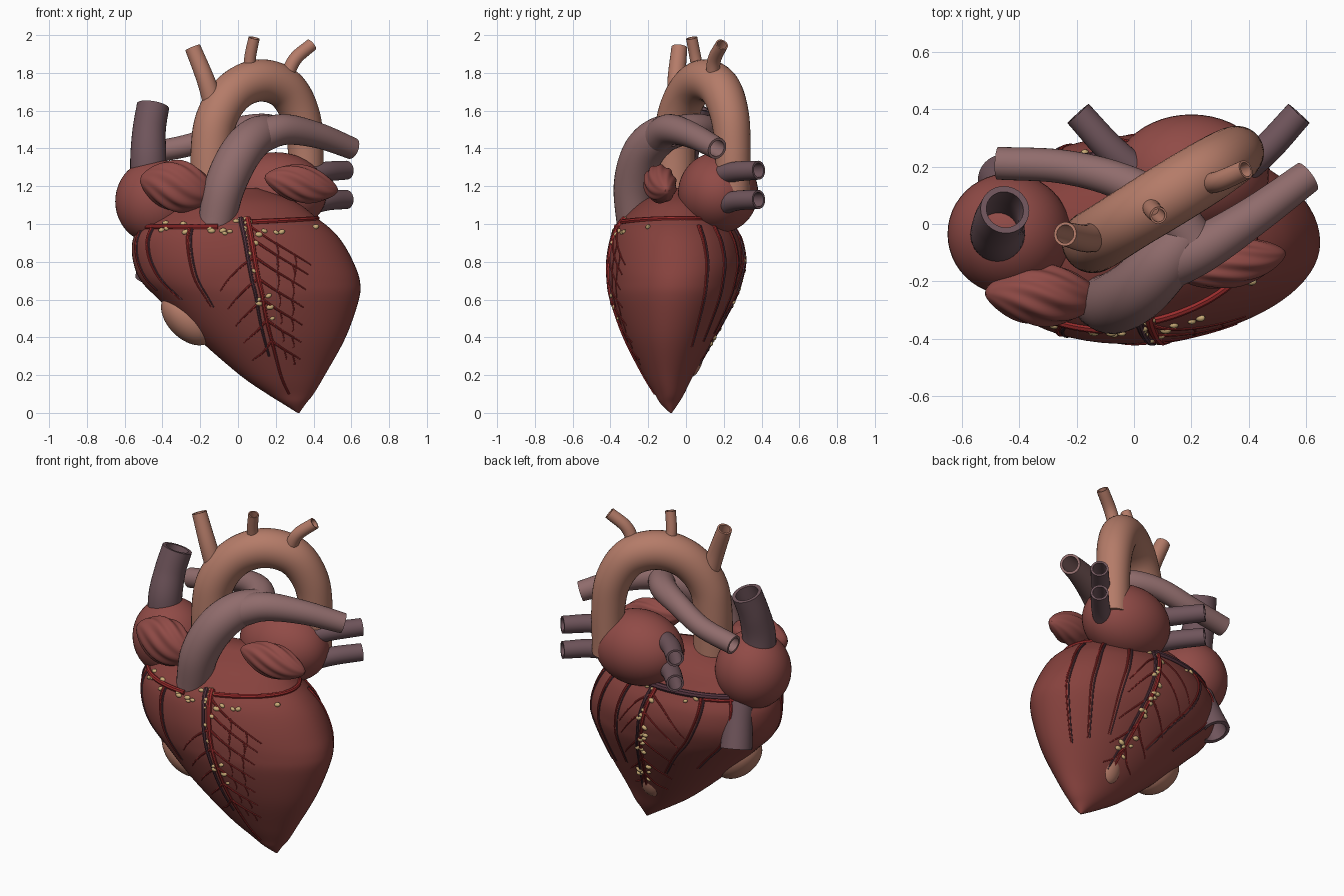
import bpy, bmesh, math, random
from mathutils import Vector, Matrix

if "Cube" in bpy.data.objects:
    bpy.data.objects.remove(bpy.data.objects["Cube"])

random.seed(4)


def material(name, rgb):
    m = bpy.data.materials.new(name)
    m.diffuse_color = (*rgb, 1)
    m.use_nodes = True
    m.node_tree.nodes["Principled BSDF"].inputs["Base Color"].default_value = m.diffuse_color
    return m


MUSCLE = material("muscle", (0.24, 0.054, 0.047))
ATRIUM = material("atrium", (0.28, 0.070, 0.062))
AORTA = material("aorta", (0.46, 0.20, 0.14))
PULM = material("pulmonary", (0.28, 0.15, 0.15))
VEIN = material("vein", (0.16, 0.09, 0.105))
CORONARY = material("coronary", (0.32, 0.025, 0.025))
BLUE = material("coronary_vein", (0.09, 0.035, 0.05))
FAT = material("fat", (0.60, 0.42, 0.19))


def finish(name, bm, mat):
    bmesh.ops.recalc_face_normals(bm, faces=bm.faces)
    me = bpy.data.meshes.new(name)
    bm.to_mesh(me)
    bm.free()
    me.materials.append(mat)
    ob = bpy.data.objects.new(name, me)
    bpy.context.collection.objects.link(ob)
    return ob


def spline(pts, n):
    """Catmull-Rom samples through points of any dimension."""
    p = [[2 * a - b for a, b in zip(pts[0], pts[1])], *pts,
         [2 * a - b for a, b in zip(pts[-1], pts[-2])]]
    out = []
    for i in range(1, len(p) - 2):
        for k in range(n):
            t = k / n
            out.append([0.5 * (2 * b + (c - a) * t + (2 * a - 5 * b + 4 * c - d) * t * t
                               + (3 * b - a - 3 * c + d) * t ** 3)
                        for a, b, c, d in zip(*p[i - 1:i + 3])])
    return out + [list(pts[-1])]


def loft(bm, rings):
    vs = [[bm.verts.new(c) for c in r] for r in rings]
    n = len(vs[0])
    for a, b in zip(vs, vs[1:]):
        for i in range(n):
            bm.faces.new((a[i], a[(i + 1) % n], b[(i + 1) % n], b[i]))
    bm.faces.new(vs[0])
    bm.faces.new(vs[-1])


def sweep(bm, path, radii, sides, hollow=False):
    path = [Vector(p) for p in path]
    rings, inner, side, old = [], [], None, None
    for i, p in enumerate(path):
        d = (path[min(i + 1, len(path) - 1)] - path[max(i - 1, 0)]).normalized()
        if side is None:
            side = d.orthogonal().normalized()
        else:
            side = old.rotation_difference(d) @ side
        old, other = d, d.cross(side)
        circle = [side * math.cos(2 * math.pi * k / sides) + other * math.sin(2 * math.pi * k / sides)
                  for k in range(sides)]
        rings.append([p + c * radii[i] for c in circle])
        inner.append([p + c * radii[i] * 0.76 for c in circle])
    # a hollow tube turns back inside along its whole length
    loft(bm, rings + inner[:0:-1] if hollow else rings)


def vessel(name, pts, mat):
    """pts: (x, y, z, radius); far end is open."""
    s = spline(pts, 8)
    bm = bmesh.new()
    sweep(bm, [q[:3] for q in s], [q[3] for q in s], 32, True)
    return finish(name, bm, mat)


def ellipsoid(bm, loc, scale, rot=Matrix(), seg=48):
    bmesh.ops.create_uvsphere(bm, u_segments=seg, v_segments=seg // 2, radius=1,
                              matrix=Matrix.Translation(loc) @ rot @ Matrix.Diagonal((*scale, 1)))


def blob(name, mat, *args):
    bm = bmesh.new()
    ellipsoid(bm, *args)
    return finish(name, bm, mat)


# Ventricles: stacked sections (z, left, right, front, back)
ROWS = spline([(0, .315, .325, -.085, -.075), (.05, .235, .36, -.135, -.04), (.1, .155, .4, -.165, -.01),
               (.2, .01, .46, -.225, .04), (.4, -.22, .57, -.325, .15), (.6, -.42, .64, -.395, .255),
               (.7, -.515, .645, -.412, .29), (.8, -.555, .61, -.415, .31), (.9, -.56, .555, -.40, .295),
               (.97, -.53, .495, -.375, .26), (1.03, -.47, .42, -.33, .22), (1.12, -.34, .3, -.23, .15),
               (1.19, -.1, .1, -.08, .03)], 6)


def section(z):
    for a, b in zip(ROWS, ROWS[1:]):
        if z <= b[0]:
            t = max(0, (z - a[0]) / (b[0] - a[0]))
            return [p + (q - p) * t for p, q in zip(a, b)][1:]
    return ROWS[-1][1:]


def surface(a, z):
    l, r, f, k = section(z)
    c, s = math.cos(a), math.sin(a)
    x = (r - l) / 2 * c
    return Vector(((l + r) / 2 + x, (f + k) / 2 + (k - f) / 2 * s + 0.07 * x * max(0, -s), z))


def angle(x, z, side):
    l, r = section(z)[:2]
    return side * math.acos(max(-1, min(1, (2 * x - l - r) / (r - l))))


bm = bmesh.new()
loft(bm, [[surface(2 * math.pi * k / 72, row[0]) for k in range(72)] for row in ROWS])
finish("ventricles", bm, MUSCLE)
blob("lower_bulge", AORTA, (-.265, -.13, .5), (.17, .12, .108), Matrix.Rotation(math.radians(45), 4, 'Y'))
blob("rear_apex_patch", AORTA, surface(angle(.21, .27, 1), .27) - Vector((0, .03, 0)), (.06, .037, .085),
     Matrix.Rotation(math.radians(-20), 4, 'X'))

# Atria and their ridged auricles
blob("right_atrium", ATRIUM, (-.435, -.035, 1.12), (.215, .212, .225))
blob("left_atrium", ATRIUM, (.2, .17, 1.165), (.27, .212, .215))


def auricle(name, a, b, r, flat):
    a, b = Vector(a), Vector(b)
    d = (b - a).normalized()
    v = (Vector((0, 0, 1)) - d * d.z).normalized()
    w = d.cross(v)
    rings = []
    for i in range(41):
        t = 0.01 + 0.98 * i / 40
        q = r * math.sin(math.pi * t) ** 0.62
        ring = []
        for k in range(72):
            p = 2 * math.pi * k / 72
            m = q * (0.95 + 0.05 * math.cos(9 * p - 13 * t) * math.sin(math.pi * t))
            ring.append(a.lerp(b, t) + v * math.cos(p) * m + w * math.sin(p) * m * flat)
        rings.append(ring)
    bm = bmesh.new()
    loft(bm, rings)
    finish(name, bm, ATRIUM)


auricle("right_auricle", (-.52, -.24, 1.24), (-.12, -.255, 1.16), .14, .8)
auricle("left_auricle", (.14, -.175, 1.25), (.53, -.1, 1.175), .102, .85)

# Aorta and arch branches
vessel("aorta", [(-.14, -.06, 1.0, .11), (-.14, -.06, 1.4, .11), (-.105, -.04, 1.58, .11), (-.01, .02, 1.71, .11),
                 (.12, .1, 1.76, .112), (.25, .18, 1.715, .11), (.33, .23, 1.58, .103), (.358, .247, 1.4, .095),
                 (.358, .247, 1.12, .09)], AORTA)
vessel("arch_branch_right", [(-.12, -.04, 1.6, .055), (-.17, -.05, 1.76, .048), (-.24, -.035, 1.935, .042)], AORTA)
vessel("arch_branch_middle", [(.06, .07, 1.78, .033), (.064, .05, 1.88, .031), (.085, .03, 1.985, .03)], AORTA)
vessel("arch_branch_left", [(.25, .14, 1.76, .036), (.3, .15, 1.87, .036), (.39, .19, 1.95, .034)], AORTA)

# Pulmonary trunk and arteries
vessel("pulmonary_trunk", [(-.12, -.27, .98, .095), (-.07, -.275, 1.2, .108), (.01, -.23, 1.37, .11),
                           (.1, -.14, 1.465, .103), (.2, -.03, 1.495, .08)], PULM)
vessel("left_pulmonary_artery", [(.1, -.15, 1.455, .09), (.24, -.085, 1.5, .082), (.42, .03, 1.47, .068),
                                 (.605, .165, 1.4, .058)], PULM)
vessel("right_pulmonary_artery", [(.22, -.08, 1.49, .08), (.11, .06, 1.51, .074), (-.05, .15, 1.49, .064),
                                  (-.25, .2, 1.42, .059), (-.475, .212, 1.375, .057)], PULM)

# Great veins and mirrored pulmonary veins
vessel("upper_vena_cava", [(-.475, -.04, 1.2, .095), (-.475, -.03, 1.36, .095), (-.47, .01, 1.5, .088),
                           (-.45, .05, 1.625, .086)], VEIN)
vessel("lower_vena_cava", [(-.42, .04, 1.02, .08), (-.43, .1, .87, .083), (-.455, .16, .71, .09)], VEIN)
for label, s in (("left", 1), ("right", -1)):
    for level, z0, z1 in (("upper", 1.24, 1.285), ("lower", 1.07, 1.13)):
        vessel(f"{label}_{level}_pulmonary_vein",
               [(.19 + s * .1, .12, z0, .055), (.19 + s * .26, .25, z1 - .01, .053),
                (.19 + s * .385, .385, z1, .05)], VEIN)


# Coronary vessels hugging the ventricle surface
def hug(bm, pts, r0, r1):
    """pts: (angle, z)"""
    s = spline(pts, 10)
    path = [surface(a, z) for a, z in s]
    sweep(bm, path, [r0 + (r1 - r0) * i / (len(s) - 1) for i in range(len(s))], 8)


def plot(bm, pts, side, r0, r1):
    hug(bm, [(angle(x, z, side), z) for x, z in pts], r0, r1)


art, ven = bmesh.new(), bmesh.new()
D = math.radians
FRONT, BACK = -1, 1
lad = [(.05, 1.03), (.075, .9), (.11, .7), (.15, .5), (.2, .3), (.27, .1)]
pda = [(.03, 1.0), (.07, .85), (.13, .6), (.18, .4), (.22, .25)]
plot(art, lad, FRONT, .017, .006)
plot(ven, [(x - .035, z) for x, z in lad[:5]], FRONT, .014, .006)
plot(art, pda, BACK, .014, .006)
plot(ven, [(x + .028, z) for x, z in pda], BACK, .011, .005)
hug(art, [(D(a), .985) for a in range(-100, -241, -20)], .015, .012)
hug(art, [(D(a), 1.01 + .02 * math.sin(D(a + 80))) for a in range(-78, 61, 20)], .015, .011)
hug(ven, [(D(a), 1.0) for a in range(40, 151, 20)], .022, .018)

samples = spline(lad, 20)
for i in range(7):  # front diagonals with drooping twigs, and septal side branches
    x, z = samples[6 + i * 11]
    k = 1 - i * .09
    plot(art, [(x, z), (x + .15 * k, z - .1 * k), (x + .33 * k, z - .21 * k)], FRONT, .008, .003)
    for f in (.45, .75):
        p, q = x + .32 * f * k, z - .2 * f * k
        plot(art, [(p, q), (p + .012, q - .05), (p + .005, q - .12 * k)], FRONT, .004, .002)
    if i > 1:
        plot(art, [(x, z), (x - .1 * k, z - .06), (x - .22 * k, z - .22 * k)], FRONT, .008, .003)
for i in range(5):  # rear side branches
    x, z = spline(pda, 10)[3 + i * 7]
    k = 1 - i * .13
    for s in (1, -1):
        plot(art, [(x, z), (x + s * .1 * k, z - .07), (x + s * .22 * k, z - .22 * k)], BACK, .007, .003)
# marginal branches dropping from the groove: (angle, bottom z, drift)
for a, zb, drift in ((-118, .56, -4), (-150, .6, 8), (-165, .65, 6), (24, .35, 10),
                     (42, .38, 10), (62, .42, 8), (118, .42, -10), (140, .5, -8)):
    for bm, off, r in ((art, 0, .010), (ven, 2, .007)):
        hug(bm, [(D(a + off), .99), (D(a + off + drift * .2), .82), (D(a + off + drift), zb)], r, .003)
finish("coronary_arteries", art, CORONARY)
finish("coronary_veins", ven, BLUE)

# Fat lobules along the grooves
bm = bmesh.new()
spots = []
for line, side, n, top in ((lad, FRONT, 12, .65), (pda, BACK, 20, .85)):
    s = spline(line, 20)
    for _ in range(n):
        x, z = s[int(random.random() * top * len(s))]
        x += random.uniform(-.04, .05)
        spots.append(surface(angle(x, z, side), z))
for a0, a1, n in ((-140, -118, 6), (-105, -78, 12), (-75, -30, 4), (60, 130, 7)):
    spots += [surface(D(random.uniform(a0, a1)), random.uniform(.95, 1.03)) for _ in range(n)]
for p in spots:
    r = random.uniform(.009, .014)
    ellipsoid(bm, p, (r * 1.5, r, r), Matrix.Rotation(random.uniform(-.6, .6), 4, 'Y'), 12)
finish("fat_lobules", bm, FAT)

for ob in bpy.context.collection.objects:
    ob.select_set(True)
    bpy.context.view_layer.objects.active = ob
bpy.ops.object.shade_smooth_by_angle(angle=D(40))
